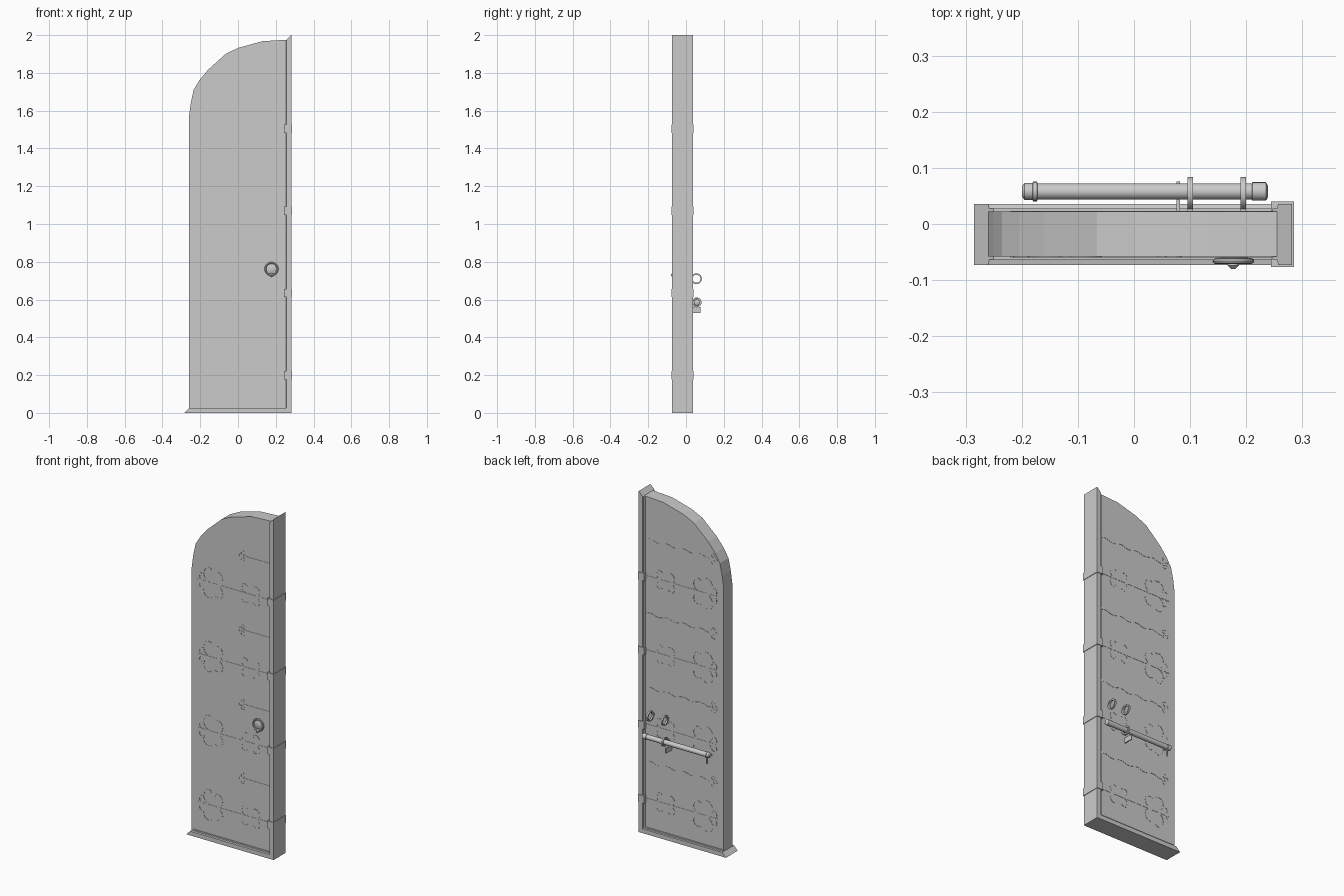
import bpy, bmesh, math
from mathutils import Vector, Matrix

if "Cube" in bpy.data.objects:
    bpy.data.objects.remove(bpy.data.objects["Cube"], do_unlink=True)

grey = bpy.data.materials.new("plain_grey")
grey.use_nodes = True
grey.diffuse_color = (0.6, 0.6, 0.6, 1)
grey.node_tree.nodes["Principled BSDF"].inputs["Base Color"].default_value = (0.6, 0.6, 0.6, 1)

FRONT, BACK = -0.058, 0.022      # door faces
ROWS = [0.2, 0.635, 1.07, 1.505]  # hinge heights


def finish(name, bm, smooth=False):
    bmesh.ops.recalc_face_normals(bm, faces=bm.faces)
    mesh = bpy.data.meshes.new(name)
    bm.to_mesh(mesh)
    bm.free()
    obj = bpy.data.objects.new(name, mesh)
    bpy.context.collection.objects.link(obj)
    mesh.materials.append(grey)
    if smooth:
        bpy.ops.object.select_all(action='DESELECT')
        obj.select_set(True)
        bpy.context.view_layer.objects.active = obj
        bpy.ops.object.shade_smooth_by_angle(angle=math.radians(40))
    return obj


def loft(bm, loops, cap=True, ring=False):
    """Skin a series of closed loops of points."""
    rows = [[bm.verts.new(p) for p in loop] for loop in loops]
    pairs = list(zip(rows, rows[1:] + rows[:1])) if ring else list(zip(rows, rows[1:]))
    for a, b in pairs:
        for i in range(len(a)):
            j = (i + 1) % len(a)
            bm.faces.new((a[i], a[j], b[j], b[i]))
    if cap and not ring:
        bm.faces.new(rows[0])
        bm.faces.new(rows[-1])


def box(bm, lo, hi):
    corners = [(lo[0], lo[1]), (hi[0], lo[1]), (hi[0], hi[1]), (lo[0], hi[1])]
    loft(bm, [[(x, y, z) for x, y in corners] for z in (lo[2], hi[2])])


def turned(bm, centre, axis, profile, n=20):
    """Solid of revolution; profile holds (distance along axis, radius)."""
    rot = Vector((0, 0, 1)).rotation_difference(Vector(axis)).to_matrix()
    turn = [2 * math.pi * i / n for i in range(n)]
    loft(bm, [[Vector(centre) + rot @ Vector((r * math.cos(a), r * math.sin(a), d))
               for a in turn] for d, r in profile])


def ring(bm, centre, axis, radius, section, n=24):
    """Ring with a rectangular or round section of (radial, axial) points."""
    rot = Vector((0, 0, 1)).rotation_difference(Vector(axis)).to_matrix()
    loops = []
    for i in range(n):
        a = 2 * math.pi * i / n
        loops.append([Vector(centre) + rot @ Vector(((radius + u) * math.cos(a),
                     (radius + u) * math.sin(a), v)) for u, v in section])
    loft(bm, loops, ring=True)


def round_section(r, n=8):
    return [(r * math.cos(2 * math.pi * i / n), r * math.sin(2 * math.pi * i / n)) for i in range(n)]


def ribbon(bm, pts, width, y, out):
    """Thin flat iron strip following (x, z) points on a door face."""
    pts = [Vector(p) for p in pts]
    loops = []
    for i, p in enumerate(pts):
        d = (pts[min(i + 1, len(pts) - 1)] - pts[max(i - 1, 0)]).normalized()
        s = Vector((-d.y, d.x)) * width / 2
        a, b = p + s, p - s
        loops.append([(a.x, y, a.y), (b.x, y, b.y), (b.x, y + out, b.y), (a.x, y + out, a.y)])
    loft(bm, loops)


def scroll(x, z, r, start, sweep, shrink=0.6, n=14):
    """Spiral arc around a centre, angles in degrees."""
    pts = []
    for i in range(n + 1):
        t = i / n
        a = math.radians(start + sweep * t)
        rr = r * (1 - shrink * t)
        pts.append((x + rr * math.cos(a), z + rr * math.sin(a)))
    return pts


# Arched door leaf
bm = bmesh.new()
outline = [(-0.26, 0.02), (0.255, 0.02), (0.255, 1.975), (0.13, 1.968), (0.0, 1.932),
           (-0.066, 1.9), (-0.16, 1.815), (-0.205, 1.76), (-0.235, 1.71), (-0.25, 1.64), (-0.26, 1.565)]
loft(bm, [[(x, y, z) for x, z in outline] for y in (FRONT, BACK)])
finish("door_leaf", bm)

# Jamb and sill: stepped moulding swept round the corner with mitred ends
bm = bmesh.new()
section = [(0, -0.063), (0.008, -0.063), (0.01, -0.073), (0.035, -0.073),
           (0.035, 0.036), (0.01, 0.036), (0.008, 0.028), (0, 0.028)]
path = [lambda o: (0.247 + o, 1.965 + o), lambda o: (0.247 + o, 0.035 - o),
        lambda o: (-0.25 - o, 0.035 - o)]
loft(bm, [[(f(o)[0], y, f(o)[1]) for o, y in section] for f in path])
finish("jamb_and_sill", bm)

# Hinge bands wrapped round the jamb
bm = bmesh.new()
for z in ROWS:
    box(bm, (0.244, -0.077, z - 0.022), (0.285, 0.04, z + 0.022))
finish("hinge_bands", bm)


# Wrought iron straps and scrolls on both faces
def ironwork(name, y, out, long_upper):
    bm = bmesh.new()
    for z in ROWS:
        ribbon(bm, [(0.245, z), (-0.22, z)], 0.012, y, out)
        for s in (1, -1):
            shapes = [scroll(-0.14, z + s * 0.06, 0.06, -90 * s, -200 * s),
                      scroll(-0.10, z + s * 0.05, 0.05, -90 * s, 210 * s),
                      scroll(-0.19, z + s * 0.028, 0.028, -90 * s, -230 * s),
                      scroll(0.15, z + s * 0.035, 0.035, -90 * s, 230 * s),
                      scroll(0.09, z + s * 0.035, 0.035, -90 * s, -230 * s)]
            for pts in shapes:
                ribbon(bm, pts, 0.008, y, out)
        # Upper strap, ending in a trefoil
        top, end = z + 0.215, (-0.19 if long_upper else 0.07)
        steps = 40 if long_upper else 12
        wave = 0.006 if long_upper else 0
        ribbon(bm, [(0.245 + (end - 0.245) * i / steps,
                     top + wave * math.sin(i * math.pi / 5)) for i in range(steps + 1)], 0.011, y, out)
        for dx, dz in ((-0.014, 0), (0, 0.02), (0, -0.02)):
            ribbon(bm, scroll(end + dx, top + dz, 0.011, 0, 330, 0), 0.007, y, out)
    finish(name, bm)


ironwork("front_ironwork", FRONT, -0.0015, False)
ironwork("back_ironwork", BACK, 0.0015, True)

# Door knocker: back plate, ring and striker
bm = bmesh.new()
turned(bm, (0.177, FRONT, 0.762), (0, -1, 0), [(0, 0.026), (0.004, 0.026), (0.008, 0.014), (0.009, 0.004)])
ring(bm, (0.177, -0.066, 0.762), (0, -1, 0), 0.032, round_section(0.005))
turned(bm, (0.177, -0.060, 0.73), (0, -1, 0),
       [(0, 0.006), (0.006, 0.01), (0.014, 0.01), (0.02, 0.004)], 12)
finish("knocker", bm, True)

# Sliding bolt bar with collars
BAR_Y, BAR_Z = 0.058, 0.585
bm = bmesh.new()
turned(bm, (0, BAR_Y, BAR_Z), (1, 0, 0),
       [(-0.2, 0.009), (-0.195, 0.015), (-0.181, 0.015), (-0.18, 0.0175), (-0.173, 0.0175),
        (-0.172, 0.0145), (0.21, 0.0145), (0.211, 0.0165), (0.235, 0.0165), (0.239, 0.01)])
finish("bolt_bar", bm, True)

# Bolt handles hanging from the bar
bm = bmesh.new()
turned(bm, (-0.177, BAR_Y, BAR_Z), (0, 0, -1), [(0, 0.005), (0.05, 0.005), (0.055, 0.003)], 10)
box(bm, (0.076, BACK, 0.53), (0.082, 0.076, 0.56))
finish("bolt_catches", bm)

# Staple rings: one pair holds the bar, one pair stands empty above
bm = bmesh.new()
flat = [(-0.004, -0.005), (0.004, -0.005), (0.004, 0.005), (-0.004, 0.005)]
for x in (0.1, 0.195):
    ring(bm, (x, 0.055, 0.71), (1, 0, 0), 0.025, flat)
    box(bm, (x - 0.005, BACK, 0.704), (x + 0.005, 0.032, 0.716))
ring(bm, (0.1, 0.056, BAR_Z), (1, 0, 0), 0.022, flat)
box(bm, (0.095, BACK, BAR_Z - 0.006), (0.105, 0.035, BAR_Z + 0.006))
finish("staple_rings", bm, True)
